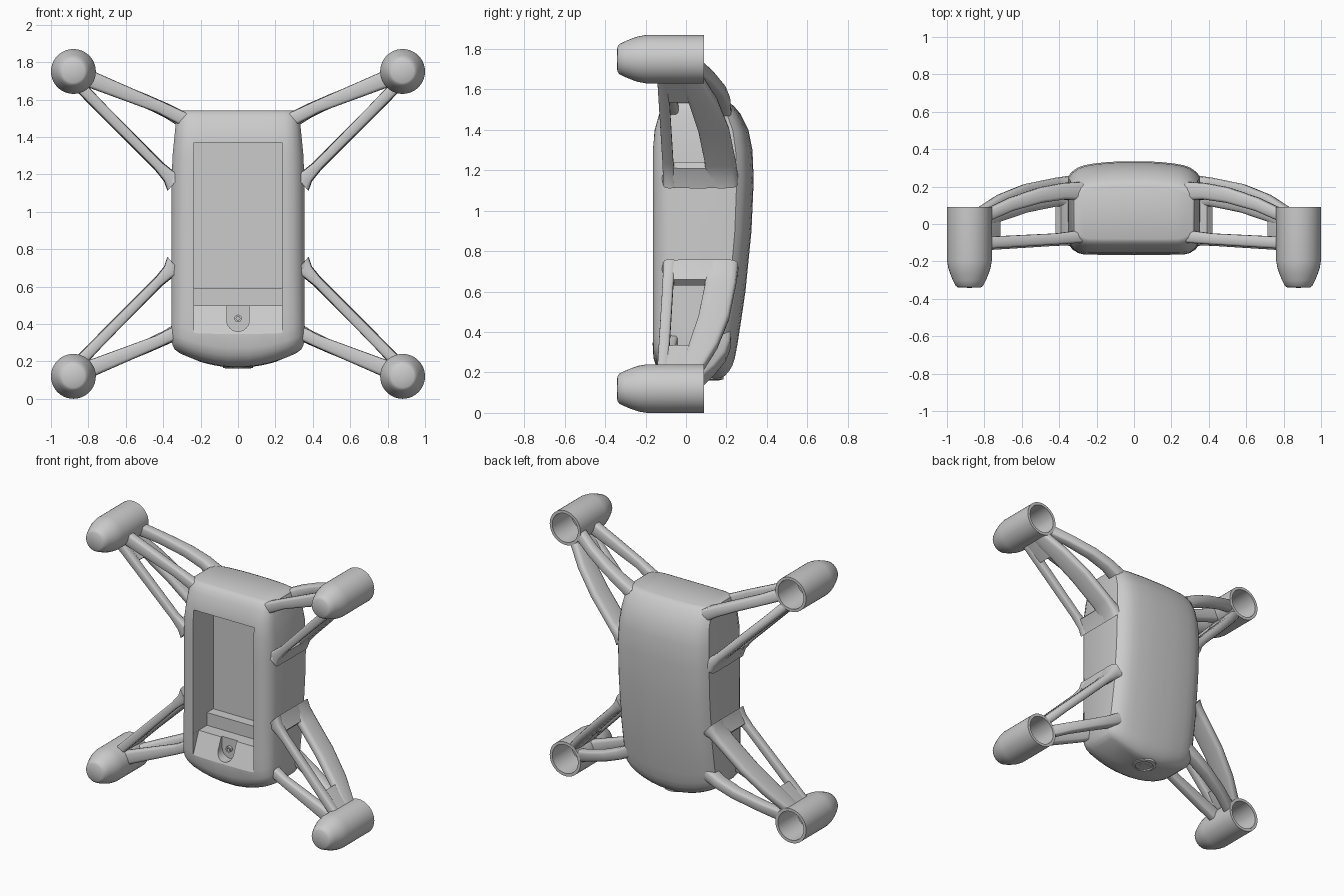
import bpy, bmesh
from math import cos, sin, pi, copysign
from mathutils import Vector

if "Cube" in bpy.data.objects:
    bpy.data.objects.remove(bpy.data.objects["Cube"])


def make(name, rings, angle=35, mirror=False):
    """Loft a list of equal-length closed rings into one capped object."""
    bm = bmesh.new()
    vs = [[bm.verts.new(p) for p in r] for r in rings]
    n = len(vs[0])
    for a, b in zip(vs, vs[1:]):
        for i in range(n):
            j = (i + 1) % n
            bm.faces.new((a[i], a[j], b[j], b[i]))
    bm.faces.new(vs[0])
    bm.faces.new(vs[-1])
    bmesh.ops.recalc_face_normals(bm, faces=bm.faces[:])
    me = bpy.data.meshes.new(name)
    bm.to_mesh(me)
    bm.free()
    ob = bpy.data.objects.new(name, me)
    bpy.context.collection.objects.link(ob)
    bpy.ops.object.select_all(action='DESELECT')
    ob.select_set(True)
    bpy.context.view_layer.objects.active = ob
    if angle:
        bpy.ops.object.shade_smooth_by_angle(angle=angle * pi / 180)
    if mirror:
        ob.modifiers.new("mirror", 'MIRROR')
    return ob


def prism(name, yz, hx):
    """Extrude a y-z outline across x."""
    return make(name, [[(x, y, z) for y, z in yz] for x in (-hx, hx)], angle=0)


def rect(y0, y1, z0, z1):
    return [(y0, z0), (y1, z0), (y1, z1), (y0, z1)]


def lathe(name, prof, c, axis='Y', n=40, angle=35, mirror=False):
    """Revolve (radius, height) points around an axis through c."""
    rings = []
    for r, h in prof:
        ring = []
        for i in range(n):
            a, b = r * cos(2 * pi * i / n), r * sin(2 * pi * i / n)
            off = (a, h, b) if axis == 'Y' else (a, b, h)
            ring.append(Vector(c) + Vector(off))
        rings.append(ring)
    return make(name, rings, angle, mirror)


def cut(ob, cutter):
    m = ob.modifiers.new("cut", 'BOOLEAN')
    m.operation, m.solver, m.object = 'DIFFERENCE', 'EXACT', cutter
    cutter.hide_render = True
    bpy.context.view_layer.objects.active = ob
    bpy.ops.object.modifier_apply(modifier=m.name)
    bpy.data.objects.remove(cutter)


def strut(name, pts, flip):
    """Sweep a rounded bar along (x, y, z, y-width, thickness) points."""
    P = [Vector((x, y, 1.87 - z if flip else z)) for x, y, z, _, _ in pts]
    rings = []
    for i, p in enumerate(P):
        d = P[min(i + 1, len(P) - 1)] - P[max(i - 1, 0)]
        nrm = Vector((-d.z, 0, d.x)).normalized()
        w, t = pts[i][3:]
        ring = []
        for k in range(16):
            c, s = cos(2 * pi * k / 16), sin(2 * pi * k / 16)
            u = copysign(abs(c) ** 0.5, c) * w / 2
            v = copysign(abs(s) ** 0.5, s) * t / 2
            ring.append(p + Vector((0, u, 0)) + nrm * v)
        rings.append(ring)
    make(name, rings, angle=45, mirror=True)


# Body shell: z, half width, front y, back y
sections = [
    (.166, .08, .05, .12), (.167, .20, .0, .15), (.171, .31, -.06, .175),
    (.18, .338, -.095, .192), (.20, .35, -.125, .212), (.23, .355, -.148, .23),
    (.27, .355, -.161, .243), (.34, .355, -.165, .256), (.45, .355, -.165, .273),
    (.6, .355, -.165, .295), (.9, .355, -.165, .325), (1.15, .355, -.165, .336),
    (1.3, .35, -.165, .33), (1.4, .34, -.155, .31), (1.48, .332, -.132, .27),
    (1.515, .327, -.112, .24), (1.533, .321, -.095, .22), (1.54, .31, -.08, .2)]
# Half cross-section as fractions of width and depth
half = [(.15, 0), (.35, 0), (.55, 0), (.74, .003), (.84, .022), (.93, .07),
        (1, .16), (1, .83), (.94, .885), (.85, .93), (.74, .958), (.6, .975),
        (.4, .99), (.2, .998)]
section = half + [(-x, y) for x, y in reversed(half)]
rings = []
for z, w, yf, yb in sections:
    fall = max(0, 1 - (z - .17) / .5)
    rings.append([(x * w, yf + y * (yb - yf), z + .75 * (x * w) ** 2 * fall)
                  for x, y in section])
body = make("body_shell", rings, angle=36)

# Battery bay, sloped latch recess and U-shaped latch slot
cut(body, prism("bay_cutter", rect(-.3, .06, .5, 1.37), .235))
cut(body, prism("latch_cutter", [(-.3, .345), (-.166, .345), (-.10, .505),
                                 (-.10, .55), (-.3, .55)], .2345))
outline = [(.06, .51), (-.06, .51)] + [
    (.06 * cos(a), .42 + .06 * sin(a)) for a in [pi + pi * i / 12 for i in range(13)]]
cut(body, make("slot_cutter", [[(x, y, z) for x, z in outline] for y in (-.3, -.09)]))
lathe("latch_pin", [(.02, -.08), (.02, -.11), (.01, -.11), (.01, -.09)], (0, 0, .43), n=16)
prism("bay_ledge", rect(-.01, .07, .49, .59), .236)

# Camera ring and lens underneath
lathe("camera_ring", [(.085, .04), (.08, 0), (.06, -.005), (.055, .015),
                      (.035, .015), (.03, .002), (.005, 0)], (0, .105, .166), 'Z')

# Motor pods: tapered nose at the front, open socket at the back
pod = [(.004, -.341), (.06, -.34), (.074, -.33), (.088, -.302), (.102, -.268),
       (.113, -.235), (.12, -.195), (.12, .09), (.1, .09), (.1, -.12), (.004, -.12)]
for pos, z in (("upper", 1.75), ("lower", .12)):
    lathe(pos + "_motor_pod", pod, (.88, 0, z), angle=50, mirror=True)

# Four struts, a pod web and a root fairing per arm
arms = {
    "back_inner_strut": [(.829, .025, 1.655, .12, .065), (.72, .085, 1.54, .145, .06),
                         (.58, .137, 1.40, .155, .06), (.42, .17, 1.24, .155, .06),
                         (.37, .175, 1.19, .16, .075), (.335, .175, 1.16, .17, .13)],
    "back_outer_strut": [(.78, .05, 1.711, .07, .08), (.66, .105, 1.66, .075, .07),
                         (.5, .155, 1.595, .085, .07), (.38, .175, 1.54, .09, .075),
                         (.29, .175, 1.49, .10, .085)],
    "front_inner_strut": [(.829, -.115, 1.655, .055, .06), (.43, -.09, 1.25, .055, .05),
                          (.37, -.085, 1.19, .06, .07), (.335, -.08, 1.16, .07, .13)],
    "front_outer_strut": [(.78, -.1, 1.705, .065, .09), (.42, -.08, 1.56, .06, .065),
                          (.27, -.065, 1.485, .07, .075)],
    "arm_web": [(.829, -.03, 1.655, .22, .06), (.78, -.02, 1.605, .22, .055),
                (.73, -.005, 1.55, .22, .045)],
    "arm_root": [(.405, .07, 1.225, .33, .045), (.37, .065, 1.19, .35, .075),
                 (.335, .06, 1.16, .36, .13)],
}
for flip in (False, True):
    for part, pts in arms.items():
        strut(("lower_" if flip else "upper_") + part, pts, flip)
